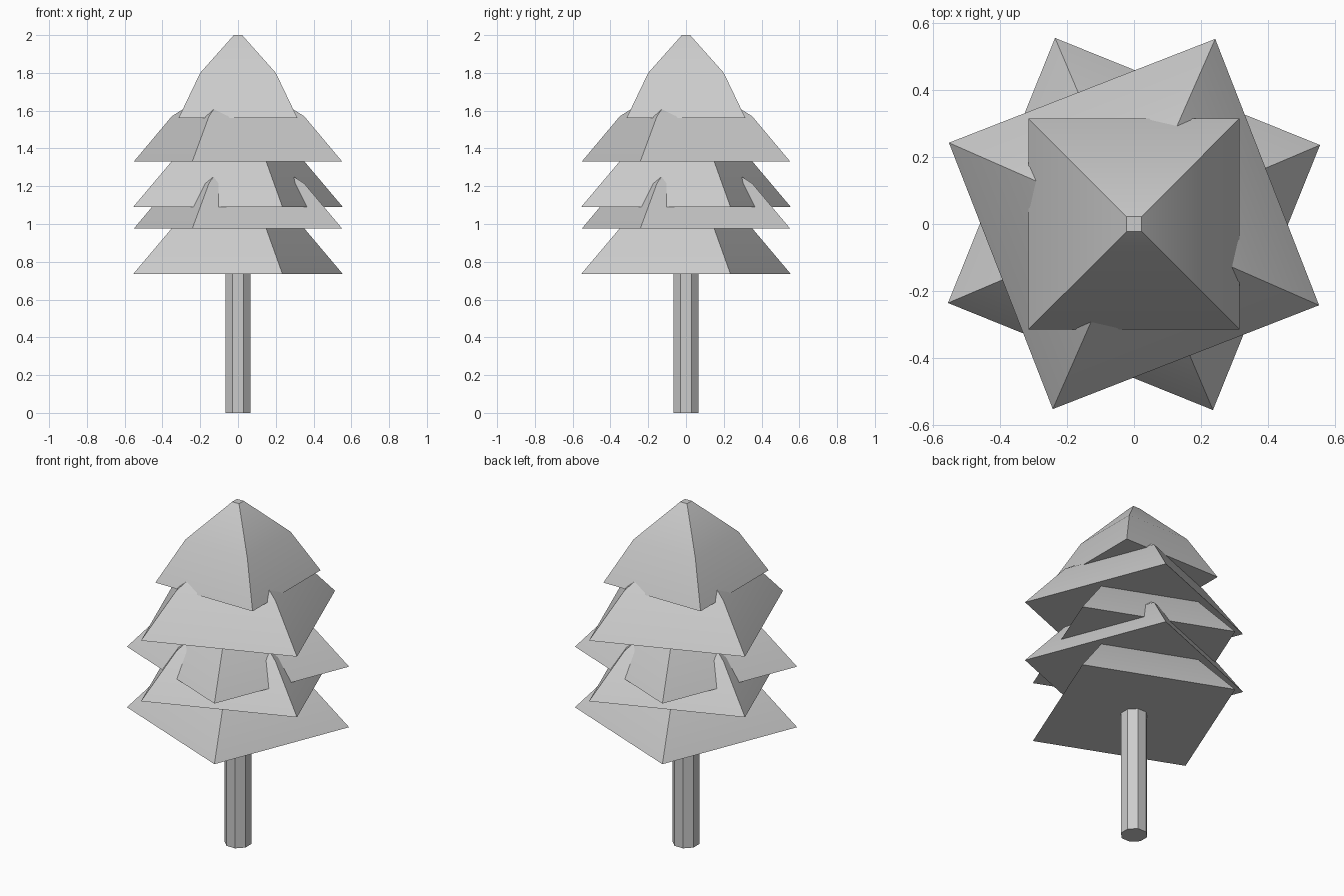
import bpy, bmesh, math

if "Cube" in bpy.data.objects:
    bpy.data.objects.remove(bpy.data.objects["Cube"])


def lathe(name, sides, turn, rings):
    """Closed solid from stacked polygon rings given as (corner radius, z)."""
    bm = bmesh.new()
    loops = []
    for r, z in rings:
        loops.append([bm.verts.new((r * math.cos(turn + 2 * math.pi * i / sides),
                                    r * math.sin(turn + 2 * math.pi * i / sides), z))
                      for i in range(sides)])
    for low, high in zip(loops, loops[1:]):
        for i in range(sides):
            j = (i + 1) % sides
            bm.faces.new((low[i], low[j], high[j], high[i]))
    bm.faces.new(loops[0][::-1])
    bm.faces.new(loops[-1])
    mesh = bpy.data.meshes.new(name)
    bm.to_mesh(mesh)
    bm.free()
    ob = bpy.data.objects.new(name, mesh)
    bpy.context.collection.objects.link(ob)
    bpy.ops.object.select_all(action='DESELECT')
    ob.select_set(True)
    bpy.context.view_layer.objects.active = ob
    bpy.ops.object.shade_smooth_by_angle(angle=math.radians(30))
    return ob


def foliage(name, z, radius, degrees):
    # Bent four-sided pyramid with a tiny flat tip
    profile = [(1.0, 0.0), (0.635, 0.24), (0.07, 0.44)]
    lathe(name, 4, math.radians(degrees), [(radius * s, z + h) for s, h in profile])


# Trunk
lathe("trunk", 8, math.radians(22.5), [(0.073, 0), (0.073, 0.85)])

# Foliage tiers, twisted alternately
tiers = [(0.735, 23), (0.975, -23.7), (1.09, 23), (1.33, -23.7)]
for n, (z, deg) in enumerate(tiers, 1):
    foliage(f"foliage_tier_{n}", z, 0.603, deg)

# Crown
foliage("crown", 1.56, 0.315 * math.sqrt(2), 45)
